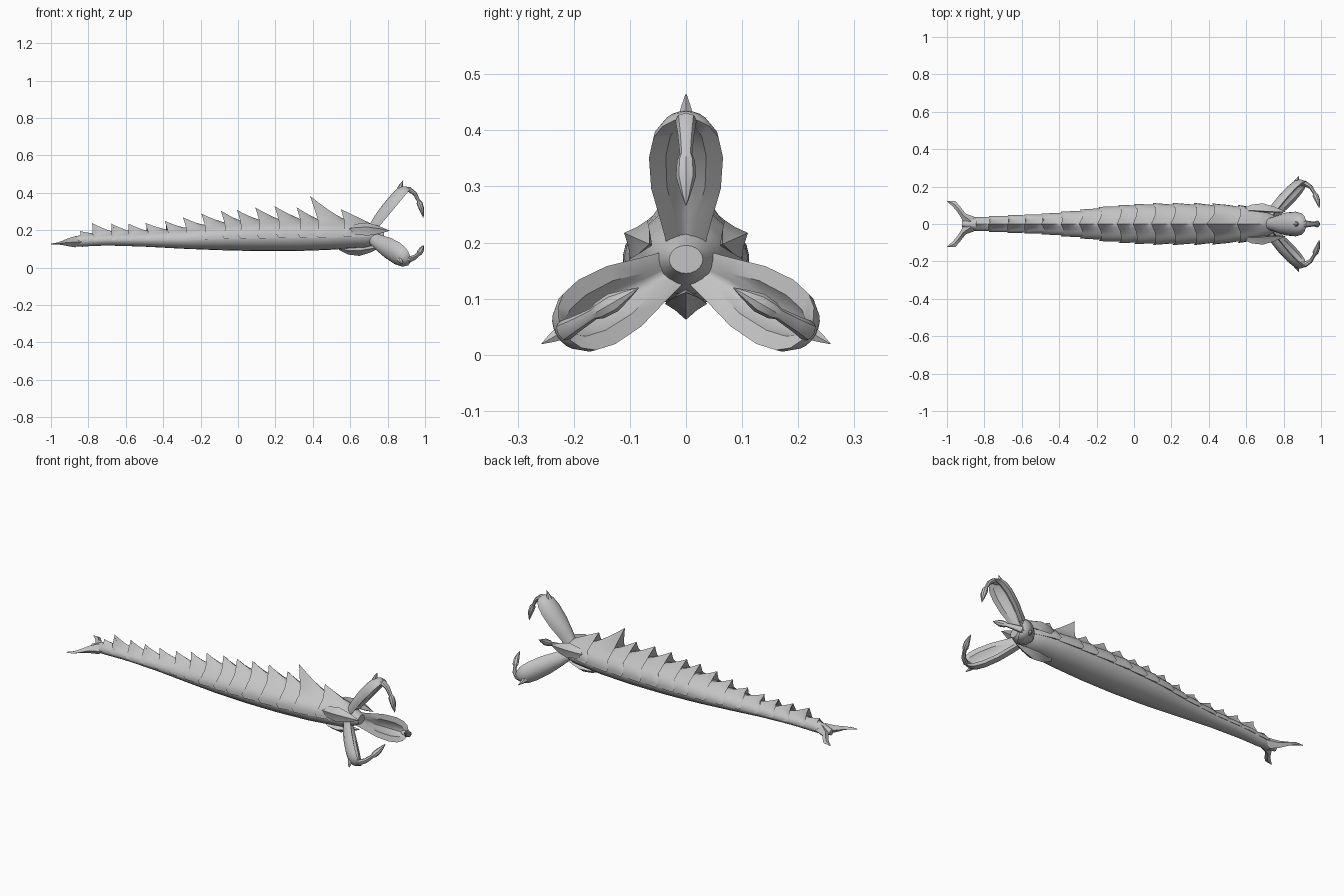
import bpy, bmesh, math
from mathutils import Vector

if "Cube" in bpy.data.objects:
    bpy.data.objects.remove(bpy.data.objects["Cube"])

grey = bpy.data.materials.new("shell grey")
grey.diffuse_color = (0.55, 0.55, 0.55, 1)
grey.use_nodes = True
grey.node_tree.nodes["Principled BSDF"].inputs["Base Color"].default_value = grey.diffuse_color
AXIS_Z = 0.168  # height of the axis the jaws are arranged around


def lerp_table(table, x):
    if x <= table[0][0]:
        return table[0][1:]
    for a, b in zip(table, table[1:]):
        if x <= b[0]:
            t = (x - a[0]) / (b[0] - a[0])
            return [p + (q - p) * t for p, q in zip(a[1:], b[1:])]
    return table[-1][1:]


def make(name, bm, angle=35):
    bmesh.ops.recalc_face_normals(bm, faces=bm.faces[:])
    me = bpy.data.meshes.new(name)
    bm.to_mesh(me)
    bm.free()
    me.materials.append(grey)
    me.shade_smooth()
    me.set_sharp_from_angle(angle=math.radians(angle))
    ob = bpy.data.objects.new(name, me)
    bpy.context.collection.objects.link(ob)
    return ob


def loft(name, rings, angle=35):
    bm = bmesh.new()
    vs = [[bm.verts.new(p) for p in r] for r in rings]
    n = len(vs[0])
    for a, b in zip(vs, vs[1:]):
        for i in range(n):
            j = (i + 1) % n
            bm.faces.new((a[i], a[j], b[j], b[i]))
    for cap in (vs[0], vs[-1]):
        f = bm.faces.new(cap)
        bmesh.ops.triangulate(bm, faces=[f])
    return make(name, bm, angle)


def spin(x, lat, r, phi):
    """Place a point given by x, sideways offset and radius at angle phi round the axis."""
    c, s = math.cos(phi), math.sin(phi)
    return Vector((x, lat * c - r * s, AXIS_Z + lat * s + r * c))


# Body: x, half width, bottom z, top z
BODY = [(-.92, .015, .118, .150), (-.85, .033, .112, .175), (-.7, .042, .118, .180),
        (-.5, .049, .112, .187), (-.3, .068, .101, .203), (-.1, .093, .093, .232),
        (.1, .103, .088, .248), (.3, .104, .088, .252), (.5, .099, .095, .247),
        (.6, .090, .103, .247), (.7, .070, .108, .235), (.78, .030, .145, .195)]


def section(x):
    w, lo, hi = lerp_table(BODY, x)
    return w, (lo + hi) / 2, (hi - lo) / 2


rings = []
for i in range(35):
    x = -.92 + 1.70 * i / 34
    w, zc, h = section(x)
    rings.append([(x, w * math.cos(a), zc + h * math.sin(a))
                  for a in (2 * math.pi * k / 20 for k in range(20))])
loft("body", rings, 50)

# Overlapping back plates: rear edge x, crest z
CREST = [(-.84, .195), (-.76, .238), (-.66, .235), (-.57, .235), (-.48, .240), (-.375, .250),
         (-.275, .270), (-.175, .290), (-.07, .305), (.015, .308), (.115, .322),
         (.22, .328), (.335, .322), (.43, .382), (.57, .312), (.70, 0)]
for (x0, peak), (x1, _) in zip(CREST, CREST[1:]):
    x1 += .035
    rings = []
    for k in range(6):
        u = k / 5
        x = x1 + (x0 - x1) * u
        w, zc, h = section(x)
        crest = max(0, peak - zc - h * 1.09)
        s = 0.97 + 0.12 * u
        outer, inner = [], []
        for j in range(17):
            a = math.radians(-8 + 196 * j / 16)
            tri = max(0, 1 - abs(j - 8) / 2.6)
            edge = 1 if j in (1, 15) else 0
            up = crest * tri ** 1.3 * u ** 1.4
            px = x - .35 * up - .015 * edge * u
            outer.append((px, s * w * math.cos(a), zc + s * h * math.sin(a) + up))
            inner.append((x + .02 * u, .9 * w * math.cos(a), zc + .9 * h * math.sin(a)))
        rings.append(outer + inner[::-1])
    loft("back_plate", rings, 40)

# Horizontal tail fluke, thick at the root and thin at the rim
bm = bmesh.new()
lead = [(-.83, .03), (-.90, .055), (-.935, .10), (-.955, .122), (-.998, .124)]
trail = [(-.91, 0), (-.925, .035), (-.945, .065), (-.968, .092), (-1.0, .122)]
for sy in (1, -1):
    for sz in (1, -1):
        mid = []
        for i, (p, q) in enumerate(zip(lead, trail)):
            t = (.030, .020, .011, .006, .002)[i]
            m = ((p[0] + q[0]) / 2, (p[1] + q[1]) / 2)
            mid.append([bm.verts.new((v[0], sy * v[1], .138 - .003 * i + e))
                        for v, e in ((p, 0), (m, sz * t), (q, 0))])
        for a, b in zip(mid, mid[1:]):
            for k in (0, 1):
                bm.faces.new((a[k], a[k + 1], b[k + 1], b[k]))
        root = [bm.verts.new((-.83, 0, .14 + sz * .03)), bm.verts.new((-.91, 0, .138))]
        bm.faces.new((root[0], mid[0][0], mid[0][1], root[1]))
bmesh.ops.remove_doubles(bm, verts=bm.verts[:], dist=.0005)
make("tail_fluke", bm)

# Jaw sections: position, half width, depth, groove depth, groove half width
JAW = [(0, .034, .045, .004, .010), (.2, .046, .055, .018, .018), (.45, .062, .060, .036, .034),
       (.7, .066, .060, .038, .036), (.86, .058, .055, .030, .028), (.95, .042, .043, .015, .014),
       (1, .020, .025, .003, .004)]
# Claw: x, radius, half width, half thickness
CLAW = [(.885, .250, .010, .012), (.915, .250, .019, .014), (.945, .228, .015, .011),
        (.965, .190, .011, .009), (.970, .178, .016, .016), (.980, .150, .018, .014),
        (.987, .120, .009, .008), (.991, .098, .001, .001)]
d = Vector((.185, .222)).normalized()
nrm = Vector((d.y, -d.x))
for phi in (0, 2 * math.pi / 3, -2 * math.pi / 3):
    # scooped jaw
    rings = []
    for s, w, t, g, gw in JAW:
        base = Vector((.735, .028)) + Vector((.185, .222)) * s
        pts = [(w * math.cos(math.pi * k / 10), -t * math.sin(math.pi * k / 10)) for k in range(11)]
        pts += [(-gw, -.004), (-gw * .5, -g * .8), (0, -g), (gw * .5, -g * .8), (gw, -.004)]
        ring = []
        for lat, n in pts:
            p = base + nrm * n
            ring.append(spin(p.x, lat, p.y, phi))
        rings.append(ring)
    loft("jaw", rings, 40)
    # hooked claw inside the jaw tip
    rings = []
    for i, (x, r, w, t) in enumerate(CLAW):
        a, b = CLAW[max(0, i - 1)], CLAW[min(len(CLAW) - 1, i + 1)]
        tan = Vector((b[0] - a[0], b[1] - a[1])).normalized()
        rings.append([spin(x + tan.y * t * math.sin(k * math.pi / 4), w * math.cos(k * math.pi / 4),
                           r - tan.x * t * math.sin(k * math.pi / 4), phi) for k in range(8)])
    loft("claw", rings)
    # small spur on the back of the jaw tip
    rings = []
    for x, r, w in ((.865, .255, .016), (.872, .277, .009), (.882, .297, .0008)):
        rings.append([spin(x + w * math.cos(k * math.pi / 3), w * math.sin(k * math.pi / 3), r, phi)
                      for k in range(6)])
    loft("jaw_spur", rings)

# Leaf-shaped fins between the jaws: x, radius, half width, half thickness
FIN = [(.58, .080, .010, .008), (.63, .092, .030, .018), (.69, .092, .038, .024),
       (.75, .082, .024, .016), (.81, .072, .001, .001)]
for phi in (math.radians(66), math.radians(-66), math.pi):
    rings = []
    low = phi == math.pi
    for x, r, w, t in FIN:
        x = x - .04 if low else x
        r = r - .015 if low else r
        rings.append([spin(x, lat * w, r + n * t, phi)
                      for lat, n in ((1, 0), (.5, .5), (0, 1.2), (-.5, .5), (-1, 0), (0, -1))])
    loft("neck_fin", rings, 30)
